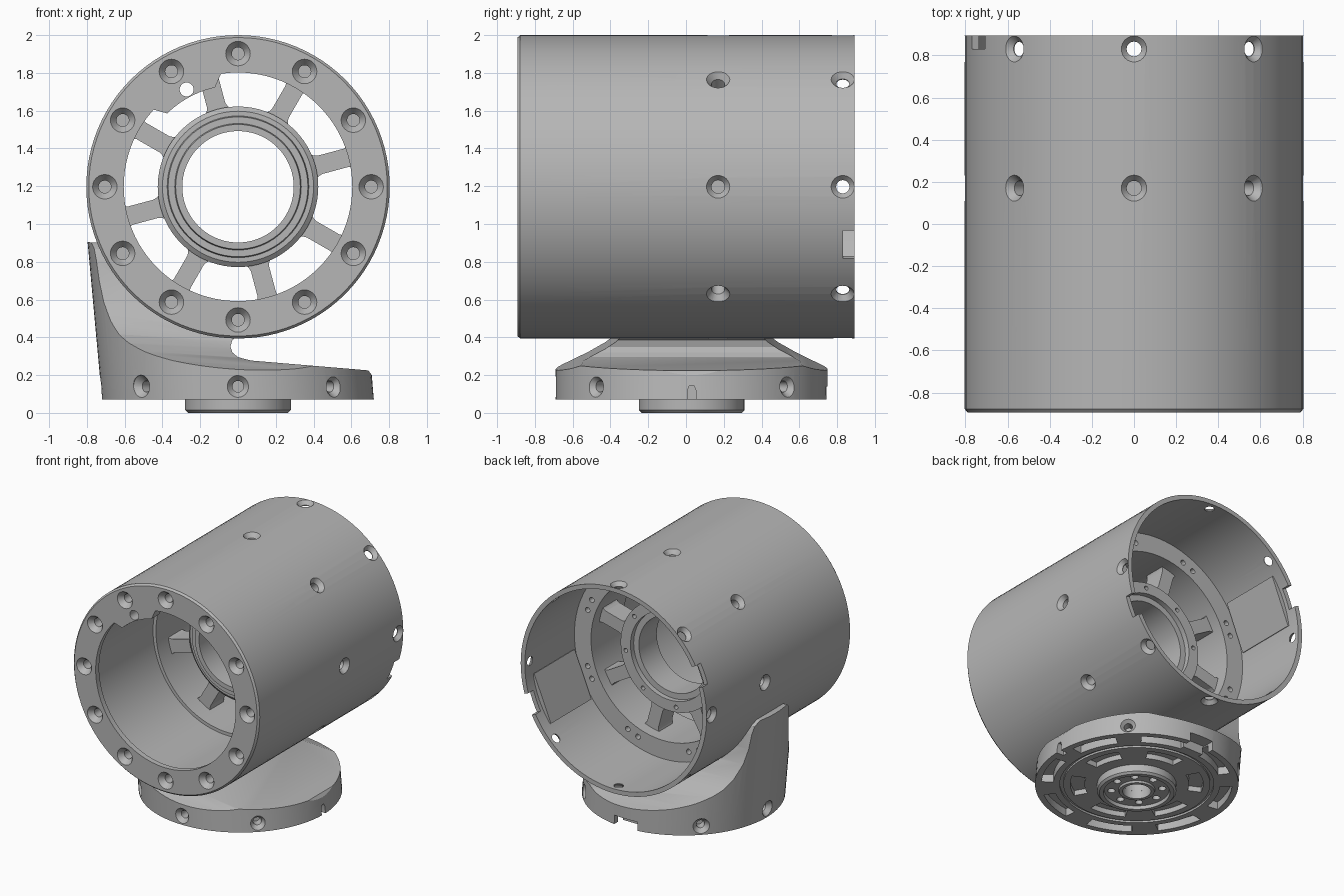
import bpy, bmesh
from math import radians, cos, sin, pi
from mathutils import Matrix

if "Cube" in bpy.data.objects:
    bpy.data.objects.remove(bpy.data.objects["Cube"])

grey = bpy.data.materials.new("machined_grey")
grey.use_nodes = True
grey.diffuse_color = (0.47, 0.47, 0.47, 1)
grey.node_tree.nodes["Principled BSDF"].inputs["Base Color"].default_value = grey.diffuse_color

# Local frames: the tube's local z points to the front, the base's points up
TUBE = Matrix.Translation((0, 0, 1.197)) @ Matrix.Rotation(pi / 2, 4, 'X')
BASE = Matrix.Translation((0, 0.03, 0))
STAND = Matrix.Rotation(pi / 2, 4, 'X')
FLIP = Matrix.Rotation(pi, 4, 'X')
OCTANTS = range(0, 360, 45)


def turn(deg):
    return Matrix.Rotation(radians(deg), 4, 'Z')


def radial(frame, deg, r, h):
    """Frame whose z axis points outward from a cylinder wall."""
    return frame @ turn(deg) @ Matrix.Translation((r, 0, h)) @ Matrix.Rotation(pi / 2, 4, 'Y')


def merge(bm, part, matrix):
    bmesh.ops.recalc_face_normals(part, faces=part.faces)
    part.transform(matrix)
    mesh = bpy.data.meshes.new("temp")
    part.to_mesh(mesh)
    part.free()
    bm.from_mesh(mesh)
    bpy.data.meshes.remove(mesh)


def lathe(bm, profile, matrix, seg=72):
    """Revolve a closed (radius, height) outline around local z."""
    part = bmesh.new()
    vs = [part.verts.new((r, 0, h)) for r, h in profile]
    es = []
    for a, b in zip(vs, vs[1:] + vs[:1]):
        if a.co.x > 0 or b.co.x > 0:
            es.append(part.edges.new((a, b)))
    bmesh.ops.spin(part, geom=vs + es, cent=(0, 0, 0), axis=(0, 0, 1),
                   angle=2 * pi, steps=seg, use_merge=False)
    bmesh.ops.remove_doubles(part, verts=part.verts, dist=1e-5)
    merge(bm, part, matrix)


def prism(bm, points, lo, hi, matrix):
    """Extrude a flat outline along local z."""
    part = bmesh.new()
    face = part.faces.new([part.verts.new((x, y, lo)) for x, y in points])
    out = bmesh.ops.extrude_face_region(part, geom=[face])
    bmesh.ops.translate(part, vec=(0, 0, hi - lo),
                        verts=[g for g in out["geom"] if isinstance(g, bmesh.types.BMVert)])
    merge(bm, part, matrix)


def mirrored(half):
    return half + [(x, -y) for x, y in reversed(half)]


def box(bm, x0, x1, half, lo, hi, matrix):
    prism(bm, mirrored([(x0, half), (x1, half)]), lo, hi, matrix)


def arc(r, a0, a1, n=10):
    angles = [radians(a0 + (a1 - a0) * i / n) for i in range(n + 1)]
    return [(r * cos(a), r * sin(a)) for a in angles]


def bore(bm, matrix, r, depth, head=None, sink=0.02):
    """Drill with an optional countersunk mouth at local z = 0."""
    head = head or r
    lathe(bm, [(0, -depth), (r, -depth), (r, -sink), (head, 0),
               (head, 0.03), (0, 0.03)], matrix, 24)


def finish(name, bm):
    mesh = bpy.data.meshes.new(name)
    bm.to_mesh(mesh)
    bm.free()
    mesh.materials.append(grey)
    ob = bpy.data.objects.new(name, mesh)
    bpy.context.collection.objects.link(ob)
    return ob


def boolean(ob, bm, operation='DIFFERENCE'):
    cutter = finish("cutter", bm)
    cutter.hide_render = True
    mod = ob.modifiers.new("cut", 'BOOLEAN')
    mod.object, mod.operation, mod.solver = cutter, operation, 'EXACT'
    mod.use_self = True
    bpy.context.view_layer.objects.active = ob
    bpy.ops.object.modifier_apply(modifier=mod.name)
    bpy.data.objects.remove(cutter)


# Main tube with front ring, bore, inner flange and thin rear shell
bm = bmesh.new()
lathe(bm, [(0.79, 0.893), (0.803, 0.878), (0.803, -0.893), (0.768, -0.893), (0.768, -0.28),
           (0.625, -0.28), (0.625, 0.12), (0.65, 0.12), (0.65, 0.85), (0.605, 0.85),
           (0.605, 0.893)], TUBE, 96)
tube = finish("tube_housing", bm)

cut = bmesh.new()
for a in range(0, 360, 30):  # countersunk holes in the front ring
    bore(cut, TUBE @ turn(a) @ Matrix.Translation((0.705, 0, 0.893)), 0.033, 0.14, 0.065, 0.04)
for a in OCTANTS:
    bore(cut, radial(TUBE, a, 0.803, -0.17), 0.035, 0.13, 0.062, 0.035)
    bore(cut, radial(TUBE, a, 0.803, -0.83), 0.035, 0.09, 0.062, 0.03)
    for side in (-4, 4):  # paired screw holes on the rear flange face
        m = TUBE @ turn(a + 22.5 + side) @ Matrix.Translation((0.69, 0, -0.28))
        bore(cut, m @ FLIP, 0.02, 0.06)
for a in (-22.5, 157.5):  # rim notches
    box(cut, 0.7, 0.9, 0.08, -0.95, -0.83, TUBE @ turn(a))
boolean(tube, cut)

# Flat pads inside the rear shell
bm = bmesh.new()
for a in (-22.5, 157.5):
    box(bm, 0.735, 0.775, 0.19, -0.8, -0.3, TUBE @ turn(a))
finish("shell_pads", bm)

# Front ring tab with one hole
bm = bmesh.new()
prism(bm, arc(0.615, 98, 138) + arc(0.54, 134, 103), 0.8, 0.893, TUBE)
tab = finish("ring_tab", bm)
cut = bmesh.new()
bore(cut, TUBE @ Matrix.Translation((-0.272, 0.515, 0.893)), 0.037, 0.2)
boolean(tab, cut)
cut = bmesh.new()
bore(cut, TUBE @ Matrix.Translation((-0.272, 0.515, 0.893)), 0.037, 0.2)
boolean(tube, cut)

# Stepped hub ring
bm = bmesh.new()
lathe(bm, [(0.295, 0.06), (0.33, 0.06), (0.335, 0.04), (0.37, 0.04), (0.375, 0.02),
           (0.4, 0.02), (0.425, 0), (0.425, -0.2), (0.34, -0.2), (0.34, -0.16),
           (0.295, -0.16)], TUBE)
hub = finish("hub_ring", bm)
cut = bmesh.new()
for a in OCTANTS:
    m = TUBE @ turn(a + 37) @ Matrix.Translation((0.385, 0, -0.2))
    bore(cut, m @ FLIP, 0.016, 0.06)
boolean(hub, cut)

# Eight spokes with small fillets at the roots
bm = bmesh.new()
half = [(0.41, 0.07), (0.43, 0.056), (0.45, 0.05), (0.59, 0.05), (0.61, 0.056), (0.635, 0.07)]
for a in OCTANTS:
    prism(bm, mirrored(half), -0.19, -0.02, TUBE @ turn(a + 15))
finish("hub_spokes", bm)

# Base and pylon: a leaning cylinder trimmed by a front and a side outline
bm = bmesh.new()
lathe(bm, [(0, 0.07), (0.72, 0.07), (0.72, 1.0), (0, 1.0)], BASE, 96)
for v in bm.verts:
    if v.co.z > 0.5:
        v.co.x -= 0.085
base = finish("base_and_pylon", bm)
bm = bmesh.new()
saddle = [(x, z + 1.197) for x, z in arc(0.788, 202, 270, 24)]
prism(bm, [(-1, 0), (-1, 0.91)] + saddle +
      [(-0.03, 0.385), (-0.04, 0.35), (-0.03, 0.32), (0, 0.295), (0.07, 0.277),
       (0.69, 0.225), (0.73, 0.17), (0.73, 0)], -1, 1, STAND)
boolean(base, bm, 'INTERSECT')
bm = bmesh.new()
side = [(0.8, -0.1), (0.8, 0.205), (0.72, 0.23), (0.64, 0.255), (0.55, 0.29), (0.46, 0.335),
        (0.4, 0.375), (0.34, 0.44), (0.28, 0.54), (0.245, 0.65), (0.23, 0.76), (0.21, 0.82),
        (0.17, 0.85), (0.1, 0.87)]
prism(bm, side + [(-y, z) for y, z in reversed(side)], -1, 1, BASE @ turn(90) @ STAND)
for v in bm.verts:  # the side outline slopes down toward the low edge
    v.co.z -= 0.065 * v.co.x
boolean(base, bm, 'INTERSECT')

# Base side holes, key slot, edge notch and underside pockets
cut = bmesh.new()
for a in OCTANTS:
    if a not in (0, 90):
        bore(cut, radial(BASE, a, 0.722, 0.14), 0.03, 0.1, 0.06, 0.035)
    prism(cut, arc(0.675, a + 8, a + 37) + arc(0.59, a + 37, a + 8), 0, 0.13, BASE)
key = [(0, 0.022), (0.12, 0.022), (0.145, 0.012)]
prism(cut, [(y, z) for z, y in mirrored(key)], 0.66, 0.8, BASE @ turn(90) @ STAND)
box(cut, 0.62, 0.8, 0.1, 0, 0.14, BASE @ turn(90))
for a in range(0, 360, 60):
    prism(cut, arc(0.47, a, a + 34) + arc(0.37, a + 34, a), 0, 0.11, BASE)
lathe(cut, [(0.52, 0), (0.545, 0), (0.545, 0.085), (0.52, 0.085)], BASE)
lathe(cut, [(0, 0), (0.1, 0), (0.1, 0.18), (0, 0.18)], BASE, 32)
boolean(base, cut)

# Dished coupling boss under the base
bm = bmesh.new()
lathe(bm, [(0.28, 0.075), (0.28, 0.015), (0.265, 0), (0.235, 0), (0.23, 0.025),
           (0.13, 0.025), (0.125, 0.01), (0.1, 0.01), (0.1, 0.075)], BASE)
boss = finish("coupling_boss", bm)
cut = bmesh.new()
for a in OCTANTS:
    m = BASE @ turn(a) @ Matrix.Translation((0.18, 0, 0.025))
    bore(cut, m @ FLIP, 0.027, 0.04)
boolean(boss, cut)

# Smooth shading with crisp machined edges
for ob in (tube, tab, hub, base, boss):
    bpy.ops.object.select_all(action='DESELECT')
    ob.select_set(True)
    bpy.context.view_layer.objects.active = ob
    bpy.ops.object.shade_smooth_by_angle(angle=radians(25))
